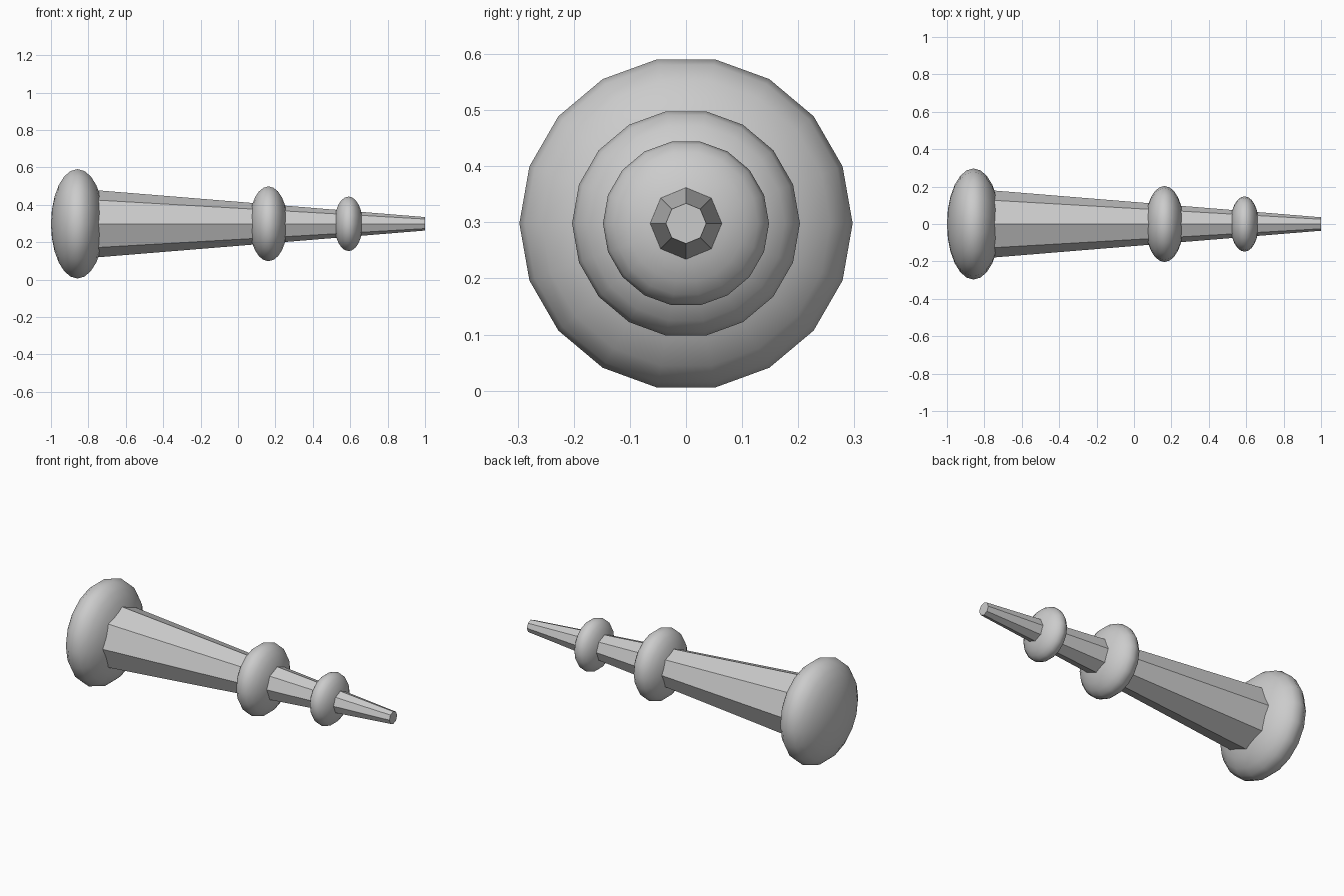
import bpy
from math import pi

if "Cube" in bpy.data.objects:
    bpy.data.objects.remove(bpy.data.objects["Cube"])

AXIS_Z = 0.298


def bead(name, x, half_width, radius):
    # Flattened smooth sphere with its pole along x
    bpy.ops.mesh.primitive_uv_sphere_add(segments=18, ring_count=12, radius=1,
                                         location=(x, 0, AXIS_Z),
                                         rotation=(0, pi / 2, 0))
    ob = bpy.context.object
    ob.name = name
    ob.scale = (radius, radius, half_width)
    bpy.ops.object.transform_apply(location=False, rotation=True, scale=True)
    bpy.ops.object.shade_smooth()
    return ob


# Tapered eight-sided shaft, flat faces
x0, x1 = -0.86, 1.0
bpy.ops.mesh.primitive_cone_add(vertices=8, radius1=0.188, radius2=0.036,
                                depth=x1 - x0,
                                location=((x0 + x1) / 2, 0, AXIS_Z),
                                rotation=(0, pi / 2, 0))
bpy.context.object.name = "tapered_shaft"

# Pommel and the two rings along the shaft
for name, x, half_width, radius in (
        ("pommel", -0.858, 0.142, 0.297),
        ("middle_ring", 0.163, 0.102, 0.203),
        ("tip_ring", 0.591, 0.076, 0.148)):
    bead(name, x, half_width, radius)
